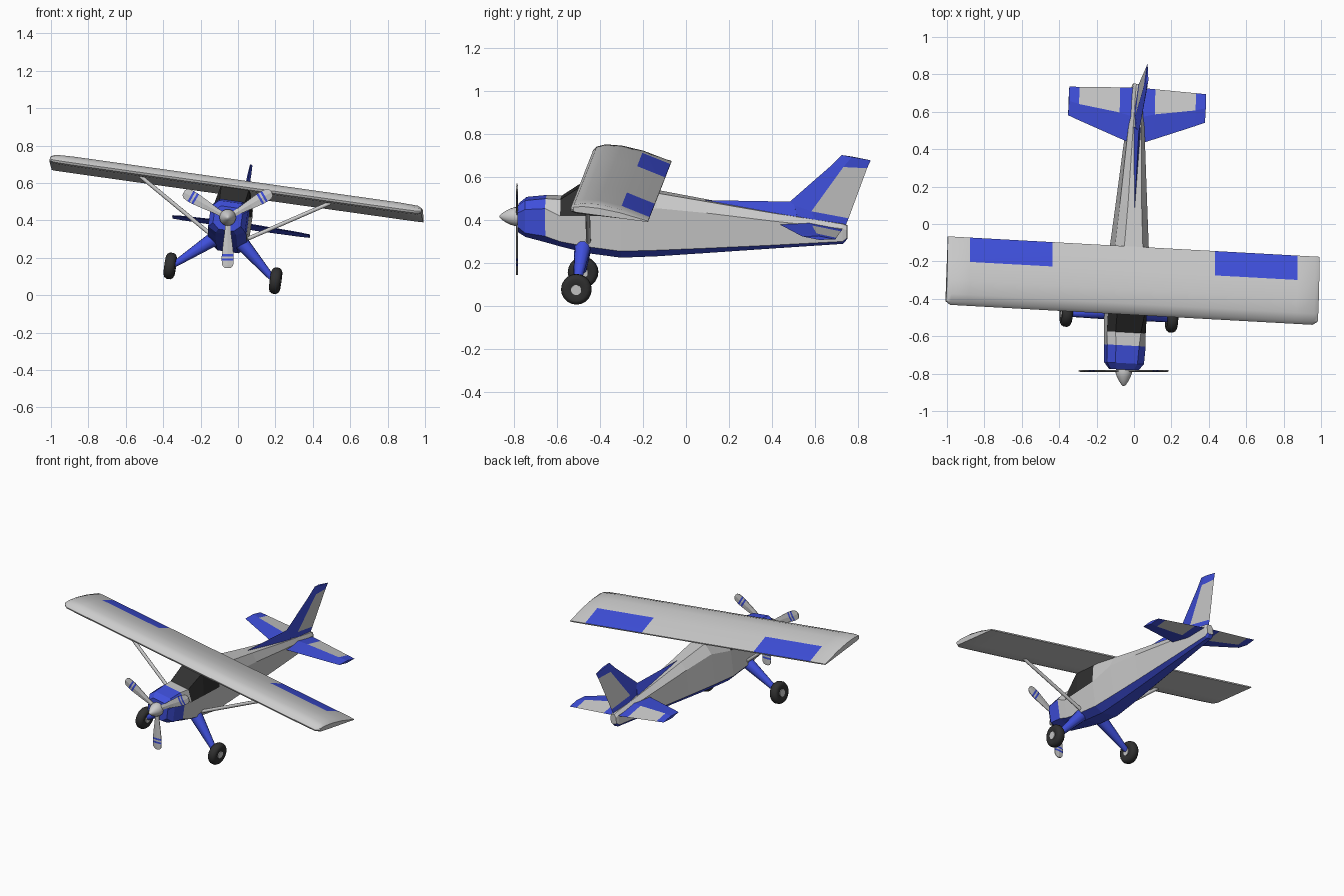
import bpy, bmesh, math
from mathutils import Matrix, Vector

if "Cube" in bpy.data.objects:
    bpy.data.objects.remove(bpy.data.objects["Cube"])

def mat(name, c):
    m = bpy.data.materials.new(name)
    m.diffuse_color = (*c, 1)
    m.use_nodes = True
    m.node_tree.nodes["Principled BSDF"].inputs["Base Color"].default_value = m.diffuse_color
    return m

GREY, BLUE, DARK = 0, 1, 2
MATS = [mat("grey", (.8, .8, .8)), mat("blue", (.05, .08, .72)), mat("dark", (.03, .03, .03))]

# the banked and slightly yawed attitude of the airframe
BANK = (Matrix.Translation((-.012, 0, .412)) @ Matrix.Rotation(math.radians(-3.15), 4, 'Z')
        @ Matrix.Rotation(math.radians(8), 4, 'Y') @ Matrix.Translation((0, 0, -.41)))

def finish(name, bm, xf, smooth=None):
    bmesh.ops.recalc_face_normals(bm, faces=bm.faces)
    bm.transform(xf)
    me = bpy.data.meshes.new(name)
    bm.to_mesh(me)
    bm.free()
    for m in MATS:
        me.materials.append(m)
    ob = bpy.data.objects.new(name, me)
    bpy.context.collection.objects.link(ob)
    if smooth:
        bpy.ops.object.select_all(action='DESELECT')
        ob.select_set(True)
        bpy.context.view_layer.objects.active = ob
        bpy.ops.object.shade_smooth_by_angle(angle=math.radians(smooth))
    return ob

def loft(name, rings, colour, xf=BANK, caps=(GREY, GREY), smooth=None):
    """Skin closed rings; colour(i, j) picks the material of each face."""
    bm = bmesh.new()
    vs = [[bm.verts.new(p) for p in r] for r in rings]
    n = len(rings[0])
    for i in range(len(vs) - 1):
        for j in range(n):
            k = (j + 1) % n
            bm.faces.new((vs[i][j], vs[i][k], vs[i+1][k], vs[i+1][j])).material_index = colour(i, j)
    for r, c in zip((vs[0], vs[-1]), caps):
        bm.faces.new(r).material_index = c
    return finish(name, bm, xf, smooth)

def rod(name, a, b, r1, r2, colour, sides=10, xf=BANK):
    a, b = Vector(a), Vector(b)
    q = (b - a).to_track_quat('Z', 'Y')
    def ring(c, r):
        return [c + q @ Vector((r * math.cos(t), r * math.sin(t), 0))
                for t in (2 * math.pi * k / sides for k in range(sides))]
    return loft(name, [ring(a, r1), ring(b, r2)], lambda i, j: colour, xf, (colour, colour), 50)

def lathe(name, profile, colour, xf, sides=20):
    """Spin (radius, along) pairs around local x."""
    rings = [[(a, r * math.cos(2*math.pi*k/sides), r * math.sin(2*math.pi*k/sides))
              for k in range(sides)] for r, a in profile]
    return loft(name, rings, lambda i, j: colour, xf, (colour, colour), 45)

# fuselage: y, half width, top width ratio, top, shoulder, sill, bottom
stations = [
    (-.78, .075, .6, .47, .44, .375, .345), (-.745, .1, .6, .497, .46, .35, .325),
    (-.65, .104, .6, .506, .465, .335, .30), (-.58, .105, .65, .503, .43, .31, .28),
    (-.46, .105, .72, .58, .43, .287, .25), (-.30, .104, .72, .57, .43, .265, .228),
    (-.13, .092, .55, .53, .465, .268, .234), (.10, .074, .5, .488, .44, .275, .248),
    (.40, .052, .5, .434, .40, .286, .267), (.73, .027, .5, .38, .36, .30, .287),
    (.75, .022, .5, .372, .352, .315, .308)]

def body_ring(y, w, f, zt, zu, zl, zb):
    half = [(f*w, zt), (w, zu), (w, zl), (.55*w, zb)]
    return [(x, y, z) for x, z in half] + [(-x, y, z) for x, z in reversed(half)]

def body_colour(i, j):
    if i < 2 or j in (2, 3, 4):
        return BLUE
    return DARK if i in (3, 4) and j in (0, 6, 7) else GREY

loft("fuselage", [body_ring(*s) for s in stations], body_colour, caps=(BLUE, GREY))

# wing
foil = [(-.485, .585), (-.467, .606), (-.425, .618), (-.35, .613), (-.25, .588), (-.12, .535),
        (-.122, .527), (-.25, .541), (-.38, .555), (-.46, .565), (-.48, .573)]

def foil_ring(x):
    t = .55 if abs(x) > 1 else (.9 if abs(x) > .97 else 1)
    cut = .018 if abs(x) > 1 else 0
    ring = []
    for y, z in foil:
        mid = .592 - .17 * (y + .485)
        ring.append((x, max(y, -.485 + cut), mid + (z - mid) * t))
    return ring

xs = [-1.005, -.98, -.885, -.44, .44, .885, .98, 1.005]
loft("wing", [foil_ring(x) for x in xs],
     lambda i, j: BLUE if i in (2, 4) and j == 4 else GREY, smooth=35)

# tailplane halves
def stab_ring(s, x, le, hinge, te, h):
    z = lambda y: .37 - .09 * (y - .58)
    return [(s*x, le, z(le)), (s*x, hinge, z(hinge) + h), (s*x, te, z(te)), (s*x, hinge, z(hinge) - h)]

for s, side in ((-1, "left"), (1, "right")):
    rows = [(.01, .425, .57, .73, .017), (.095, .457, .592, .726, .016),
            (.315, .54, .625, .717, .012), (.37, .562, .64, .715, .009)]
    loft(side + "_tailplane", [stab_ring(s, *r) for r in rows],
         lambda i, j: GREY if i == 1 and j in (1, 2) else BLUE, caps=(BLUE, BLUE))

# fin with rudder, and the dorsal fillet
fin = [((.40, .42), (.60, .40), (.742, .37), .018), ((.475, .475), (.585, .44), (.757, .405), .016),
       ((.675, .65), (.735, .647), (.845, .64), .01), ((.727, .702), (.775, .694), (.862, .677), .007)]
loft("fin", [[(0, *a), (h, *b), (0, *c), (-h, *b)] for a, b, c, h in fin],
     lambda i, j: GREY if i == 1 and j in (1, 2) else BLUE, caps=(BLUE, BLUE))
loft("dorsal_fillet", [[(0, .09, .49), (.003, .09, .48), (-.003, .09, .48)],
                       [(0, .50, .483), (.02, .52, .41), (-.02, .52, .41)]],
     lambda i, j: BLUE, caps=(BLUE, BLUE))

# struts, undercarriage legs and wheels
tire = [(.03, -.022), (.05, -.029), (.063, -.023), (.071, -.010),
        (.071, .010), (.063, .023), (.05, .029), (.03, .022)]
for s, side in ((-1, "left"), (1, "right")):
    rod(side + "_strut", (s*.09, -.45, .305), (s*.515, -.43, .565), .011, .011, GREY)
    rod(side + "_leg", (s*.06, -.475, .30), (s*.262, -.497, .125), .042, .017, BLUE)
    rod(side + "_axle", (s*.25, -.497, .128), (s*.29, -.497, .112), .013, .013, BLUE)
    xf = BANK @ Matrix.Translation((s*.285, -.497, .112))
    lathe(side + "_tire", tire, DARK, xf)
    lathe(side + "_hub", [(.024, -.027), (.024, .027)], GREY, xf, 14)

# propeller, square to the world axes
prop = Matrix.Translation((-.055, -.785, .415))
lathe("spinner", [(.042, -.012), (.044, .01), (.038, .03), (.027, .052), (.013, .073), (.003, .082)],
      GREY, prop @ Matrix.Rotation(math.radians(-90), 4, 'Z'))
blade = [(.02, .014), (.07, .016), (.14, .025), (.195, .031), (.207, .032), (.218, .032),
         (.23, .032), (.255, .029), (.267, .020), (.271, .010)]
for k in range(3):
    rings = [[(-w, -.002, -r), (0, -.006, -r), (w, -.002, -r), (w, .002, -r), (0, .005, -r), (-w, .002, -r)]
             for r, w in blade]
    loft(f"propeller_blade_{k+1}", rings, lambda i, j: BLUE if i in (3, 5) else GREY,
         prop @ Matrix.Rotation(math.radians(120 * k), 4, 'Y'))
